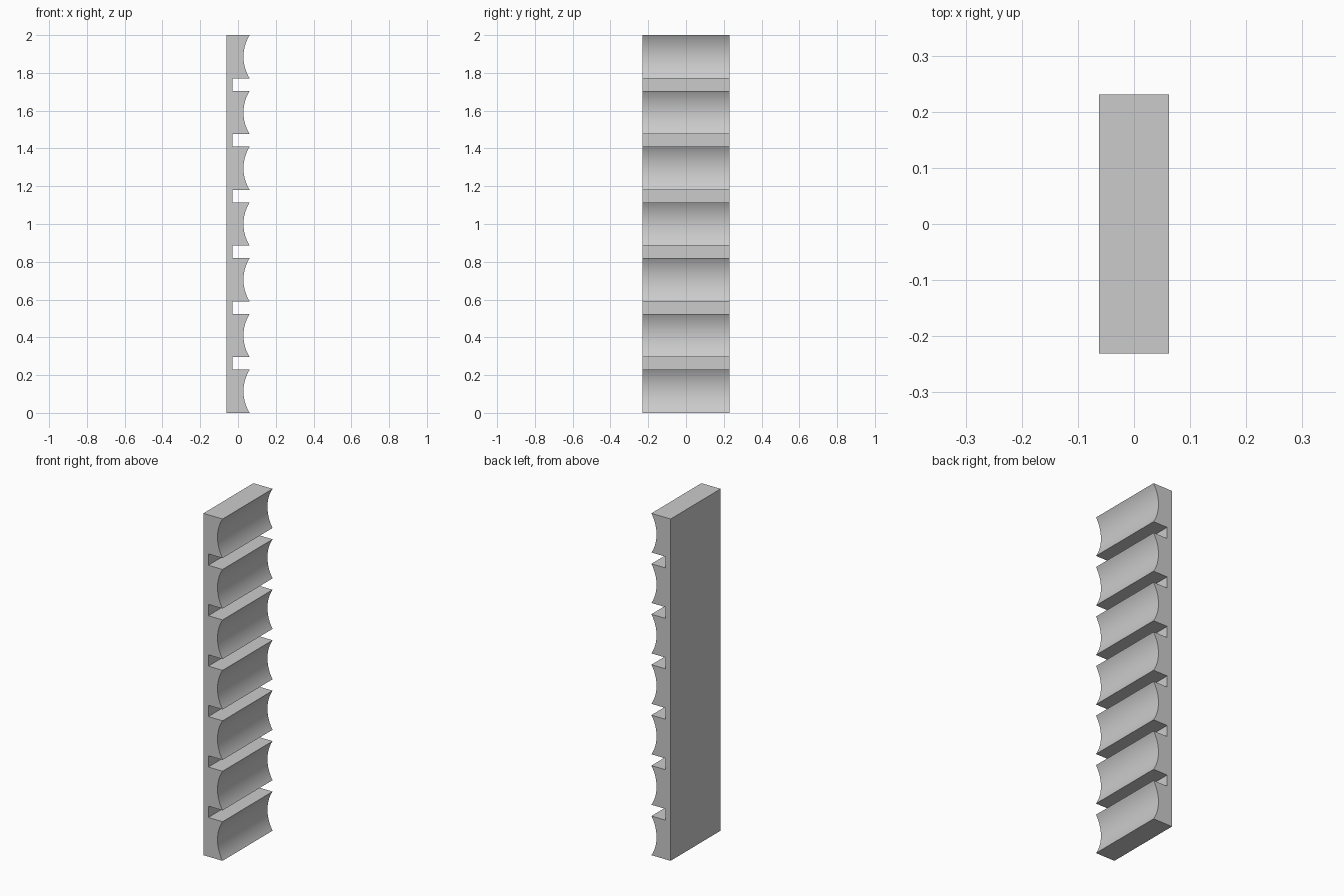
import bpy
import bmesh
import math

cube = bpy.data.objects.get("Cube")
if cube:
    bpy.data.objects.remove(cube, do_unlink=True)

# Main dimensions
BACK, SLOT, HOLLOW, TIP = -0.062, -0.03, 0.029, 0.062
HALF_WIDTH = 0.231
COUNT, BLOCK, STEPS = 7, 0.229, 24
PITCH = (2 - BLOCK) / (COUNT - 1)

# Circular arc through both tips and the hollow of a block
sag, half = TIP - HOLLOW, BLOCK / 2
radius = (half * half + sag * sag) / (2 * sag)
sweep = math.asin(half / radius)


def block_profile(bottom):
    """Concave front edge of one block, from bottom to top."""
    points = []
    for i in range(STEPS + 1):
        a = sweep * (2 * i / STEPS - 1)
        points.append((HOLLOW + radius * (1 - math.cos(a)),
                       bottom + half + radius * math.sin(a)))
    return points


# Side profile: flat back, scooped blocks and square slots between them
profile = [(BACK, 0)]
for n in range(COUNT):
    bottom = n * PITCH
    if n:
        profile.append((SLOT, bottom))
    profile += block_profile(bottom)
    if n < COUNT - 1:
        profile.append((SLOT, bottom + BLOCK))
profile.append((BACK, 2))

# Extrude the profile across the width
bm = bmesh.new()
face = bm.faces.new([bm.verts.new((x, -HALF_WIDTH, z)) for x, z in profile])
result = bmesh.ops.extrude_face_region(bm, geom=[face])
moved = [v for v in result["geom"] if isinstance(v, bmesh.types.BMVert)]
bmesh.ops.translate(bm, verts=moved, vec=(0, 2 * HALF_WIDTH, 0))
bmesh.ops.recalc_face_normals(bm, faces=bm.faces)
mesh = bpy.data.meshes.new("scooped_panel")
bm.to_mesh(mesh)
bm.free()

panel = bpy.data.objects.new("scooped_panel", mesh)
bpy.context.collection.objects.link(panel)

# Plain grey material
grey = bpy.data.materials.new("plain_grey")
grey.use_nodes = True
colour = (0.6, 0.6, 0.6, 1)
grey.diffuse_color = colour
grey.node_tree.nodes["Principled BSDF"].inputs["Base Color"].default_value = colour
mesh.materials.append(grey)

# Smooth scoops, sharp corners
bpy.context.view_layer.objects.active = panel
panel.select_set(True)
bpy.ops.object.shade_smooth_by_angle(angle=math.radians(30))
